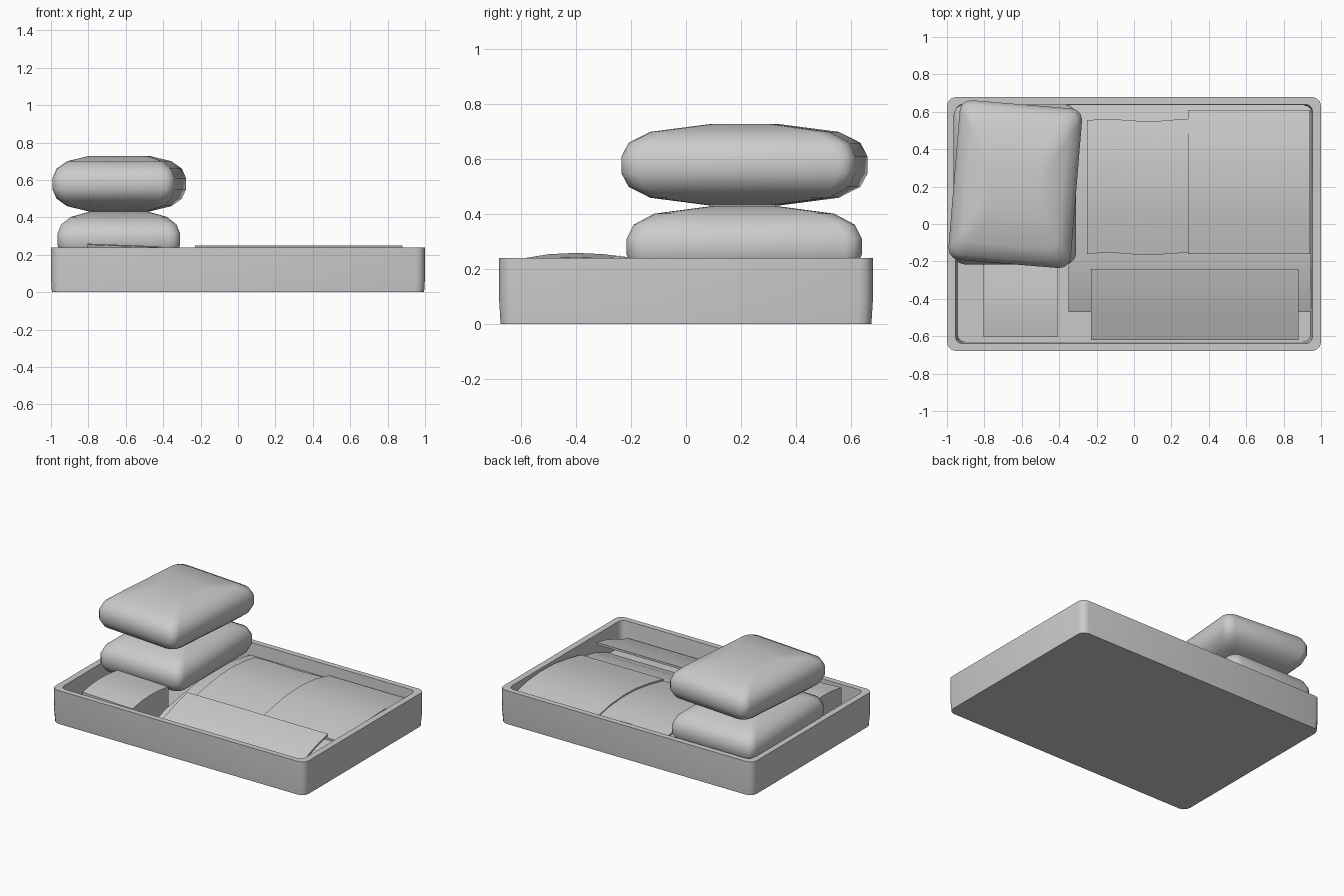
import bpy, bmesh, math

if "Cube" in bpy.data.objects:
    bpy.data.objects.remove(bpy.data.objects["Cube"])


def rounded_rect(hx, hy, r, z, seg=3):
    """Loop of points around a rounded rectangle."""
    pts = []
    for k, (sx, sy) in enumerate([(1, 1), (-1, 1), (-1, -1), (1, -1)]):
        for i in range(seg + 1):
            a = math.pi / 2 * (k + i / seg)
            pts.append((sx * (hx - r) + r * math.cos(a), sy * (hy - r) + r * math.sin(a), z))
    return pts


def finish(bm, name, loc=(0, 0, 0), rot=0, angle=40):
    bmesh.ops.recalc_face_normals(bm, faces=bm.faces)
    me = bpy.data.meshes.new(name)
    bm.to_mesh(me)
    bm.free()
    ob = bpy.data.objects.new(name, me)
    bpy.context.collection.objects.link(ob)
    ob.location = loc
    ob.rotation_euler.z = rot
    bpy.ops.object.select_all(action='DESELECT')
    ob.select_set(True)
    bpy.context.view_layer.objects.active = ob
    bpy.ops.object.shade_smooth_by_angle(angle=math.radians(angle))
    return ob


def loft(name, loops, **kw):
    """Skin a stack of equal-length loops and cap both ends."""
    bm = bmesh.new()
    rings = [[bm.verts.new(p) for p in loop] for loop in loops]
    n = len(rings[0])
    for a, b in zip(rings, rings[1:]):
        for i in range(n):
            j = (i + 1) % n
            bm.faces.new((a[i], a[j], b[j], b[i]))
    bm.faces.new(rings[0])
    bm.faces.new(rings[-1])
    return finish(bm, name, **kw)


def slice_sheet(name, x0, x1, profile, thick, wave=0.0, tilt=0.0, nx=8):
    """Thin slab: a (y, z) profile swept along x, with optional wavy ends."""
    loops = []
    for i in range(nx + 1):
        t = i / nx
        x = x0 + (x1 - x0) * t
        w = wave * math.sin(t * 9)
        dz = tilt * (t - 0.5)
        top = [(x, y + w, z + dz) for y, z in profile]
        low = [(x, y + w, max(z + dz - thick, 0.05)) for y, z in reversed(profile)]
        loops.append(top + low)
    return loft(name, loops, angle=35)


# open tray: outside wall, rim, inside wall, floor
loft("tray", [
    rounded_rect(0.995, 0.675, 0.05, 0.0),
    rounded_rect(1.0, 0.68, 0.05, 0.08),
    rounded_rect(1.0, 0.68, 0.05, 0.24),
    rounded_rect(0.955, 0.64, 0.04, 0.24),
    rounded_rect(0.945, 0.63, 0.04, 0.06),
])

# two stacked cushions: (inset x, inset y, height above the middle)
half = [(0, 0, 0.03), (0.02, 0.025, 0.08), (0.07, 0.10, 0.12), (0.17, 0.31, 0.148)]
steps = [(a, b, -c) for a, b, c in reversed(half)] + half
bun = [rounded_rect(0.328 - a, 0.428 - b, 0.06 if a < 0.1 else 0.04, c) for a, b, c in steps]
loft("lower_cushion", bun, loc=(-0.637, 0.212, 0.282), angle=50)
loft("upper_cushion", bun, loc=(-0.635, 0.213, 0.58), rot=math.radians(-4.7), angle=50)

# broad bed under the slices
slice_sheet("bed_sheet", -0.35, 0.945,
            [(-0.47, 0.07), (-0.33, 0.125), (-0.16, 0.155), (0.1, 0.19),
             (0.3, 0.195), (0.5, 0.175), (0.635, 0.15)], 0.02)

# arched slices overlapping in the middle
arch = [(-0.16, 0.165), (0.0, 0.197), (0.15, 0.218), (0.3, 0.222), (0.45, 0.21)]
slice_sheet("left_slice", -0.25, 0.37, arch + [(0.555, 0.19)], 0.015, wave=0.006)
slice_sheet("right_slice", 0.29, 0.94, [(y, z + 0.01) for y, z in arch] + [(0.61, 0.185)], 0.015)

# sloping front slice
slice_sheet("front_slice", -0.23, 0.88,
            [(-0.62, 0.13), (-0.5, 0.175), (-0.37, 0.22), (-0.24, 0.25)], 0.015)

# small block in the front left corner
slice_sheet("corner_block", -0.805, -0.41,
            [(-0.605, 0.23), (-0.5, 0.247), (-0.4, 0.252), (-0.3, 0.247), (-0.2, 0.235)],
            0.3, tilt=-0.015)
